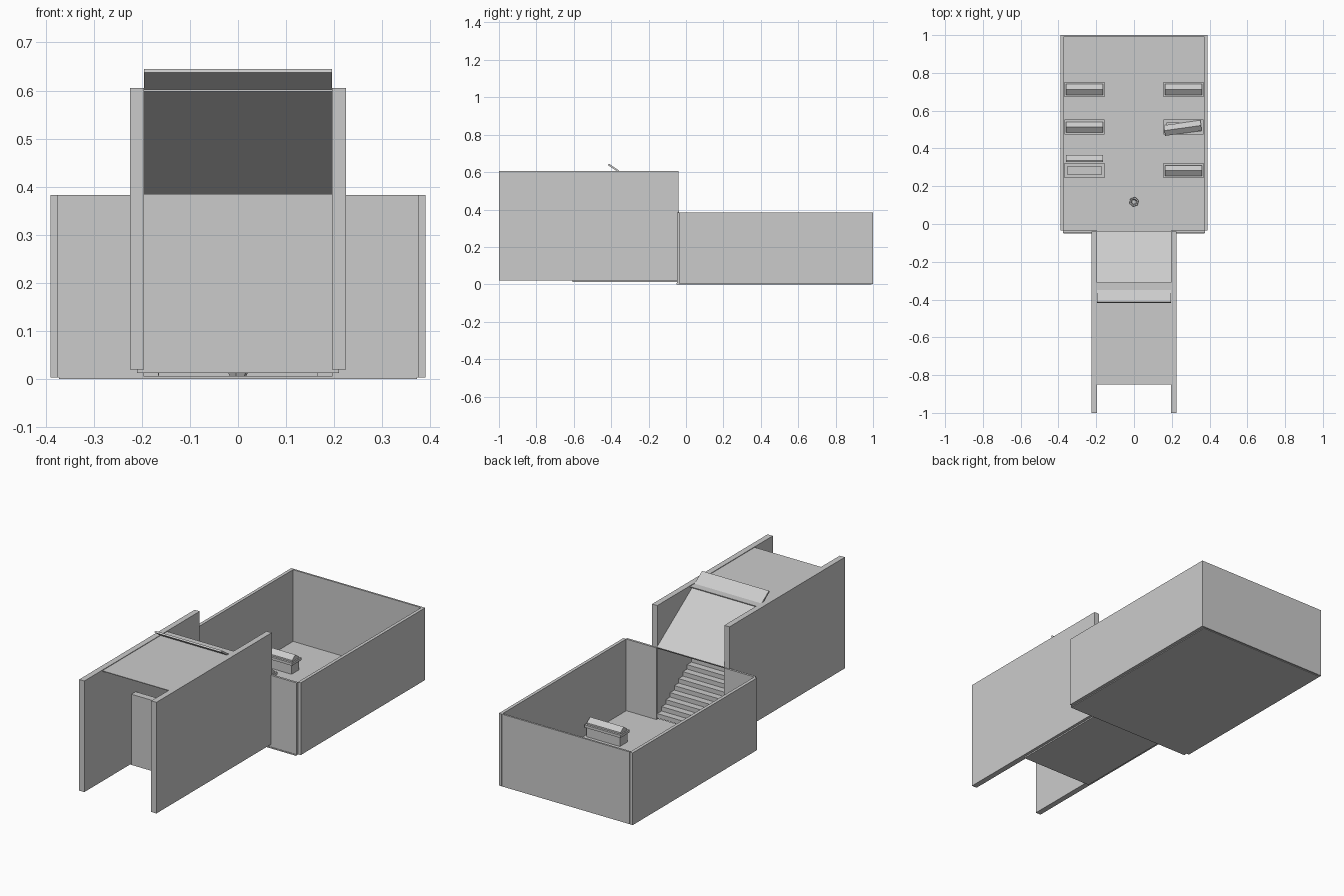
import bpy, bmesh, math
from mathutils import Matrix, Vector

if "Cube" in bpy.data.objects:
    bpy.data.objects.remove(bpy.data.objects["Cube"])


def mesh_object(name, bm, matrix=None):
    bmesh.ops.recalc_face_normals(bm, faces=bm.faces)
    me = bpy.data.meshes.new(name)
    bm.to_mesh(me)
    bm.free()
    ob = bpy.data.objects.new(name, me)
    bpy.context.collection.objects.link(ob)
    if matrix is not None:
        ob.matrix_world = matrix
    return ob


def box(name, x0, x1, y0, y1, z0, z1):
    bm = bmesh.new()
    bmesh.ops.create_cube(bm, size=1)
    for v in bm.verts:
        v.co = Vector((x0 + (v.co.x + .5) * (x1 - x0),
                       y0 + (v.co.y + .5) * (y1 - y0),
                       z0 + (v.co.z + .5) * (z1 - z0)))
    return mesh_object(name, bm)


def extrude_yz(name, profile, half_x, matrix=None):
    bm = bmesh.new()
    face = bm.faces.new([bm.verts.new((-half_x, y, z)) for y, z in profile])
    res = bmesh.ops.extrude_face_region(bm, geom=[face])
    moved = [g for g in res["geom"] if isinstance(g, bmesh.types.BMVert)]
    bmesh.ops.translate(bm, verts=moved, vec=(2 * half_x, 0, 0))
    return mesh_object(name, bm, matrix)


def lathe(name, rings, sides, matrix):
    # closed stack of rings: (radius, z)
    bm = bmesh.new()
    loops = [[bm.verts.new((r * math.cos(2 * math.pi * i / sides),
                            r * math.sin(2 * math.pi * i / sides), z))
              for i in range(sides)] for r, z in rings]
    for a, b in zip(loops, loops[1:]):
        for i in range(sides):
            j = (i + 1) % sides
            bm.faces.new((a[i], a[j], b[j], b[i]))
    bm.faces.new(loops[0])
    bm.faces.new(loops[-1])
    return mesh_object(name, bm, matrix)


# chamber shell
box("chamber_floor", -.372, .372, -.05, .992, 0, .006)
box("chamber_back_wall", -.372, .372, .99, 1.0, .003, .383)
for s, side in ((-1, "left"), (1, "right")):
    xs = sorted((s * .373, s * .39))
    box("chamber_wall_" + side, *xs, -.035, 1.0, .003, .383)
    xs = sorted((s * .197, s * .375))
    box("chamber_front_wall_" + side, *xs, -.047, -.035, .003, .383)
    # entrance passage walls
    xs = sorted((s * .195, s * .225))
    box("passage_wall_" + side, *xs, -1.0, -.04, .02, .605)

# stairs descending into the chamber
N, Y0, Y1, Z0, Z1 = 16, -.607, -.04, .013, .385
profile = [(Y0, Z0), (Y0, Z1)]
for i in range(N):
    y = Y0 + (Y1 - Y0) * (i + 1) / N
    profile += [(y, Z1 - (Z1 - Z0) * i / N),
                (y, Z1 - (Z1 - Z0) * (i + 1) / N)]
profile.pop()
profile.append((Y1, Z0))
extrude_yz("stairs", profile, .21)

# sloped ceiling over the stairs and flat roof
extrude_yz("sloped_ceiling", [(-.418, .638), (-.412, .645), (-.036, .387), (-.04, .379)], .195)
box("flat_roof", -.195, .195, -.85, -.31, .598, .602)


# tombs
def tomb_part(name, x, y, hx, hy, wall, z0, z1):
    # open-topped rectangular trough
    bm = bmesh.new()
    loops = []
    for a, b, z in ((hx, hy, z0), (hx, hy, z1), (hx - wall, hy - wall, z1),
                    (hx - wall, hy - wall, z0 + .004)):
        loops.append([bm.verts.new((x + sx * a, y + sy * b, z))
                      for sx, sy in ((-1, -1), (1, -1), (1, 1), (-1, 1))])
    for p, q in zip(loops, loops[1:]):
        for i in range(4):
            j = (i + 1) % 4
            bm.faces.new((p[i], p[j], q[j], q[i]))
    bm.faces.new(loops[0])
    bm.faces.new(loops[-1])
    return mesh_object(name, bm)


LID = [(-.028, 0), (.028, 0), (.028, .008), (0, .028), (-.028, .008)]
for x in (-.262, .262):
    for row, y in enumerate((.283, .513, .712)):
        tag = ("left_" if x < 0 else "right_") + str(row + 1)
        tomb_part("tomb_body_" + tag, x, y, .097, .031, .008, .006, .058)
        # overhanging rim as four bars
        for s in (-1, 1):
            ys = sorted((y + s * .022, y + s * .039))
            box("tomb_rim_long_" + tag, x - .105, x + .105, *ys, .056, .07)
            xs = sorted((x + s * .09, x + s * .105))
            box("tomb_rim_end_" + tag, *xs, y - .023, y + .023, .056, .07)
        # one lid leans on its tomb, one is knocked askew
        m = Matrix.Translation((x, y, .07))
        if x < 0 and row == 0:
            m = Matrix.Translation((x, y + .055, .034)) @ Matrix.Rotation(math.radians(-72), 4, 'X')
        elif x > 0 and row == 1:
            m = Matrix.Translation((x - .004, y - .005, .07)) @ Matrix.Rotation(math.radians(8), 4, 'Z')
        extrude_yz("tomb_lid_" + tag, LID, .098, m)

# small fire bowl
lathe("fire_bowl", [(.018, .006), (.026, .024), (.024, .032), (.017, .032), (.012, .018)],
      6, Matrix.Translation((0, .117, 0)) @ Matrix.Rotation(.3, 4, 'Z'))
